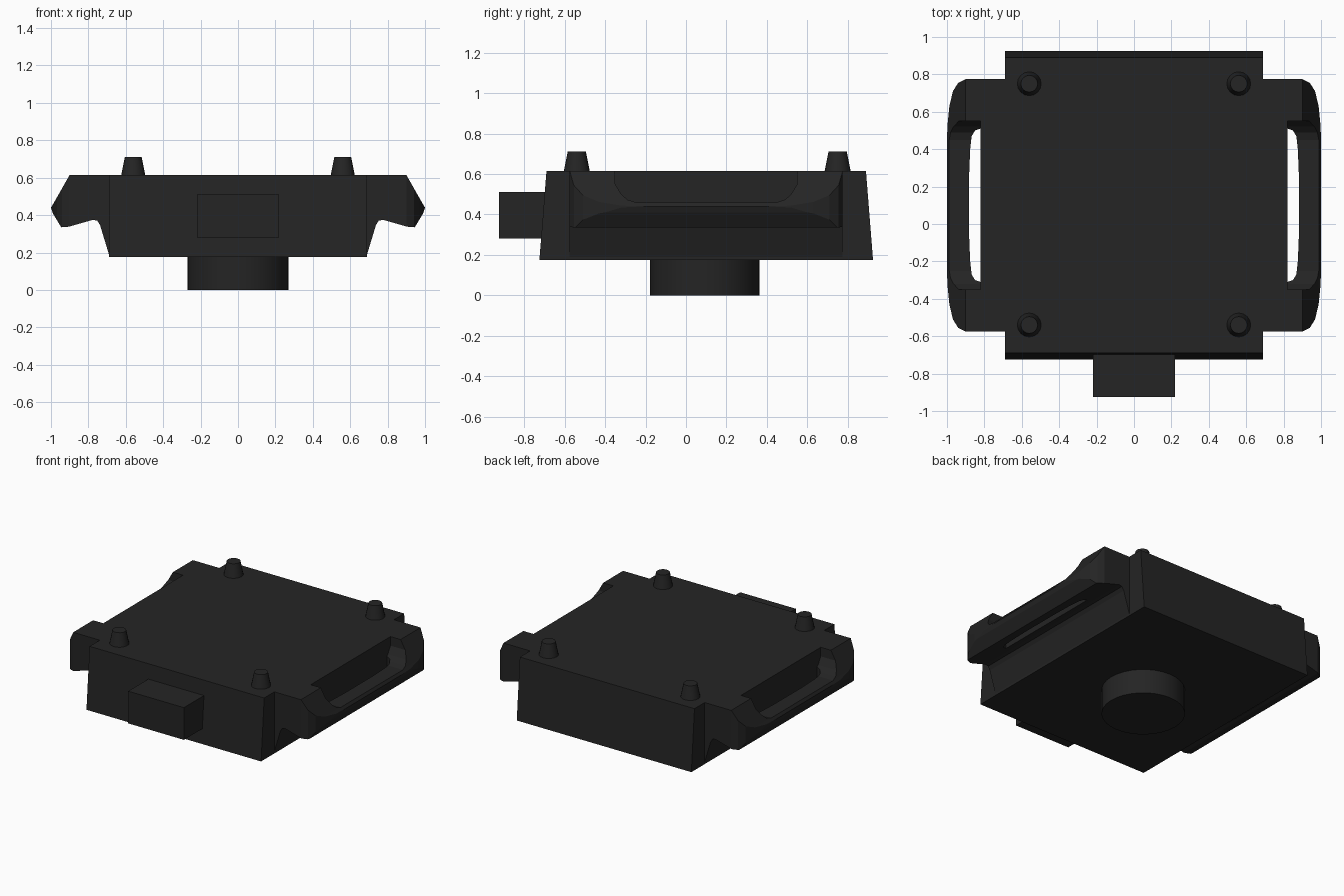
import bpy, bmesh, math
from mathutils import Vector

cube = bpy.data.objects.get("Cube")
if cube:
    bpy.data.objects.remove(cube, do_unlink=True)

mat = bpy.data.materials.new("charcoal plastic")
mat.use_nodes = True
colour = (0.018, 0.018, 0.018, 1)
mat.diffuse_color = colour
mat.node_tree.nodes["Principled BSDF"].inputs["Base Color"].default_value = colour


def prism(name, points, plane, lo, hi):
    """Extrude a 2D outline lying in a coordinate plane along the third axis."""
    place = {"xz": lambda a, b, d: (a, d, b),
             "yz": lambda a, b, d: (d, a, b),
             "xy": lambda a, b, d: (a, b, d)}[plane]
    bm = bmesh.new()
    face = bm.faces.new([bm.verts.new(place(a, b, lo)) for a, b in points])
    new = bmesh.ops.extrude_face_region(bm, geom=[face])["geom"]
    shift = Vector(place(0, 0, hi - lo))
    bmesh.ops.translate(bm, vec=shift, verts=[v for v in new if isinstance(v, bmesh.types.BMVert)])
    bmesh.ops.recalc_face_normals(bm, faces=bm.faces)
    mesh = bpy.data.meshes.new(name)
    bm.to_mesh(mesh)
    bm.free()
    obj = bpy.data.objects.new(name, mesh)
    mesh.materials.append(mat)
    bpy.context.collection.objects.link(obj)
    return obj


def cone(name, x, y, z0, z1, r0, r1, sides):
    bpy.ops.mesh.primitive_cone_add(vertices=sides, radius1=r0, radius2=r1, depth=z1 - z0,
                                    location=(x, y, (z0 + z1) / 2))
    obj = bpy.context.object
    obj.name = name
    obj.data.materials.append(mat)
    bpy.ops.object.shade_smooth_by_angle(angle=math.radians(30))


def boolean(obj, cutter, operation):
    mod = obj.modifiers.new(cutter.name, "BOOLEAN")
    mod.object, mod.operation, mod.solver = cutter, operation, "EXACT"
    cutter.hide_render = True
    cutter.hide_set(True)


# Main housing with sloped front and back
prism("housing", [(-0.725, 0.175), (0.925, 0.175), (0.89, 0.615), (-0.69, 0.615)], "yz", -0.69, 0.69)

# Front plug and round base
prism("front_plug", [(-0.22, 0.28), (0.22, 0.28), (0.22, 0.51), (-0.22, 0.51)], "xz", -0.925, -0.65)
cone("round_base", 0, 0.093, 0, 0.2, 0.27, 0.27, 32)

# Four tapered pegs on top
for x in (-0.56, 0.56):
    for y in (-0.54, 0.75):
        cone("top_peg", x, y, 0.6, 0.71, 0.067, 0.045, 16)

# Side grips: cross-section, rounded plan, dipped top and finger slot
MID = 0.1
section = [(0.6, 0.615), (0.9, 0.615), (0.985, 0.465), (1, 0.44), (0.99, 0.41), (0.945, 0.335),
           (0.905, 0.338), (0.775, 0.375), (0.752, 0.37), (0.737, 0.345), (0.69, 0.19), (0.6, 0.19)]
half_plan = [(0.5, 0.675), (0.9, 0.675), (0.94, 0.655), (0.968, 0.61), (0.987, 0.53), (0.998, 0.42), (1, 0.3)]
half_dip = [(0.45, 0.8), (0.45, 0.55), (0.42, 0.5), (0.39, 0.473), (0.35, 0.46)]
half_slot = [(0.82, 0.41), (0.85, 0.4), (0.868, 0.37), (0.876, 0.3), (0.882, 0.15)]

for side, label in ((1, "left"), (-1, "right")):
    grip = prism(label + "_grip", [(side * x, z) for x, z in section], "xz", MID - 0.675, MID + 0.675)
    plan = [(side * x, MID + y) for x, y in half_plan]
    plan += [(side * x, MID - y) for x, y in reversed(half_plan)]
    dip = [(MID + y, z) for y, z in half_dip] + [(MID - y, z) for y, z in reversed(half_dip)]
    slot = [(side * x, MID + y) for x, y in half_slot]
    slot += [(side * x, MID - y) for x, y in reversed(half_slot)]
    boolean(grip, prism(label + "_plan_cutter", plan, "xy", 0, 1), "INTERSECT")
    lo, hi = sorted((side * 0.82, side * 1.2))
    boolean(grip, prism(label + "_dip_cutter", dip, "yz", lo, hi), "DIFFERENCE")
    boolean(grip, prism(label + "_slot_cutter", slot, "xy", 0, 1), "DIFFERENCE")
